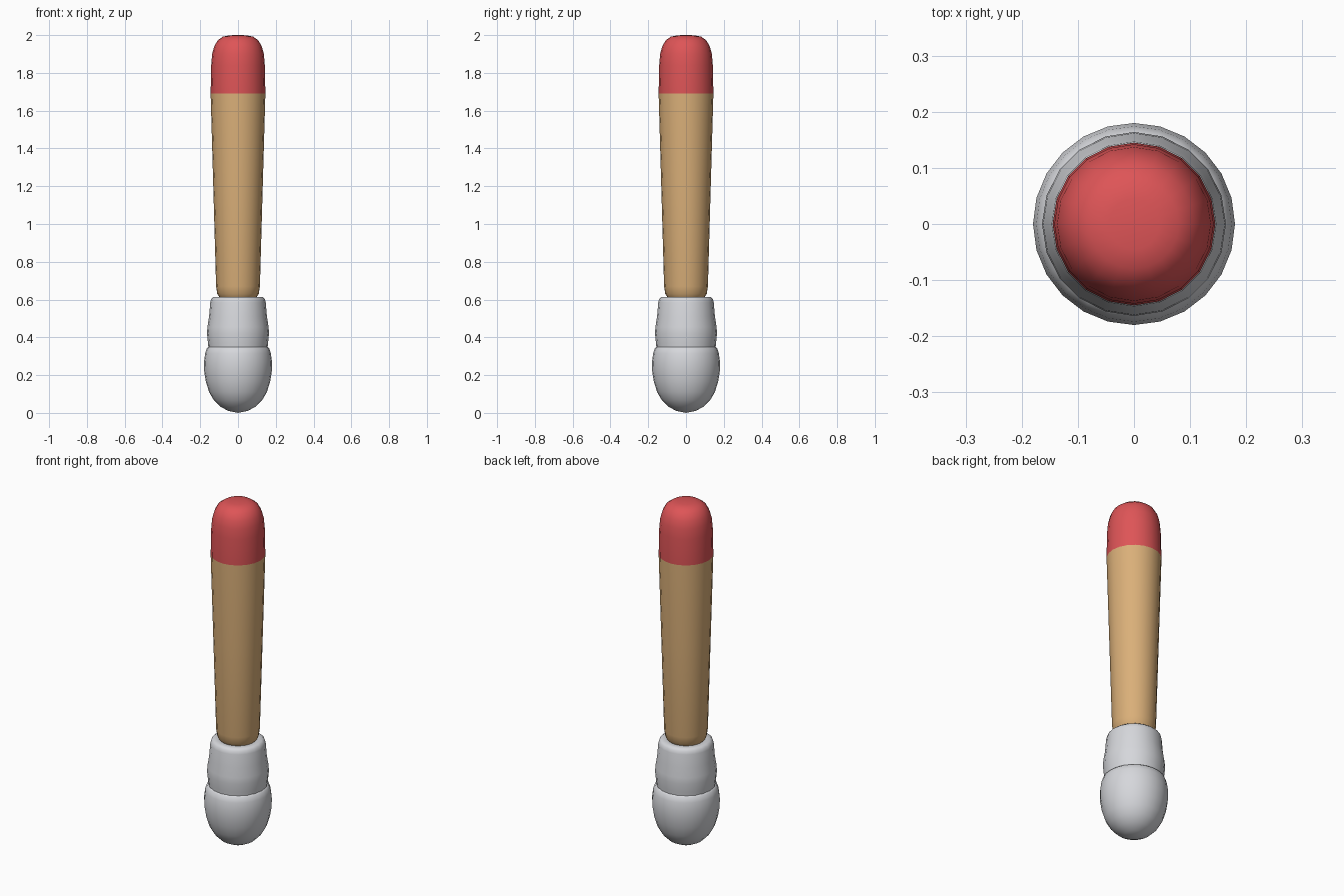
import bpy, bmesh, math

cube = bpy.data.objects.get("Cube")
if cube:
    bpy.data.objects.remove(cube, do_unlink=True)


def material(name, rgb):
    mat = bpy.data.materials.new(name)
    mat.use_nodes = True
    mat.diffuse_color = (*rgb, 1)
    mat.node_tree.nodes["Principled BSDF"].inputs["Base Color"].default_value = (*rgb, 1)
    return mat


wood = material("tan wood", (0.70, 0.43, 0.19))
red = material("red paint", (0.73, 0.09, 0.095))
grey = material("light grey", (0.67, 0.68, 0.71))


def lathe(name, profile, sides, mats, split=None):
    """Revolve (radius, height) points around z; faces above split use the second material."""
    bm = bmesh.new()
    verts = [bm.verts.new((r, 0, z)) for r, z in profile]
    edges = [bm.edges.new(pair) for pair in zip(verts, verts[1:])]
    bmesh.ops.spin(bm, geom=verts + edges, cent=(0, 0, 0), axis=(0, 0, 1),
                   angle=math.tau, steps=sides, use_merge=True)
    bmesh.ops.remove_doubles(bm, verts=bm.verts, dist=0.0005)
    bmesh.ops.recalc_face_normals(bm, faces=bm.faces)
    for face in bm.faces:
        if split and face.calc_center_median().z > split:
            face.material_index = 1
    mesh = bpy.data.meshes.new(name)
    bm.to_mesh(mesh)
    bm.free()
    for mat in mats:
        mesh.materials.append(mat)
    obj = bpy.data.objects.new(name, mesh)
    bpy.context.collection.objects.link(obj)
    bpy.ops.object.select_all(action='DESELECT')
    bpy.context.view_layer.objects.active = obj
    obj.select_set(True)
    bpy.ops.object.shade_smooth_by_angle(angle=math.radians(50))
    return obj


# Tapered wooden handle with a rounded painted tip
lathe("handle", [(0, 0.61), (0.098, 0.612), (0.11, 0.63), (0.116, 0.67),
                 (0.131, 1.2), (0.145, 1.69), (0.142, 1.84), (0.137, 1.9),
                 (0.126, 1.94), (0.108, 1.972), (0.08, 1.992), (0.045, 1.999), (0, 2)],
      20, [wood, red], split=1.69)

# Bulging collar that holds the handle
lathe("collar", [(0, 0.612), (0.11, 0.614), (0.13, 0.614), (0.142, 0.603), (0.147, 0.585),
                 (0.153, 0.51), (0.162, 0.455), (0.164, 0.42),
                 (0.159, 0.37), (0.155, 0.33), (0, 0.33)],
      20, [grey])

# Egg-shaped head, flattened under the collar
lathe("head", [(0, 0.35), (0.155, 0.35), (0.165, 0.342), (0.174, 0.315), (0.18, 0.27),
               (0.179, 0.22), (0.17, 0.165), (0.153, 0.11), (0.128, 0.067),
               (0.094, 0.033), (0.05, 0.01), (0, 0)],
      24, [grey])
